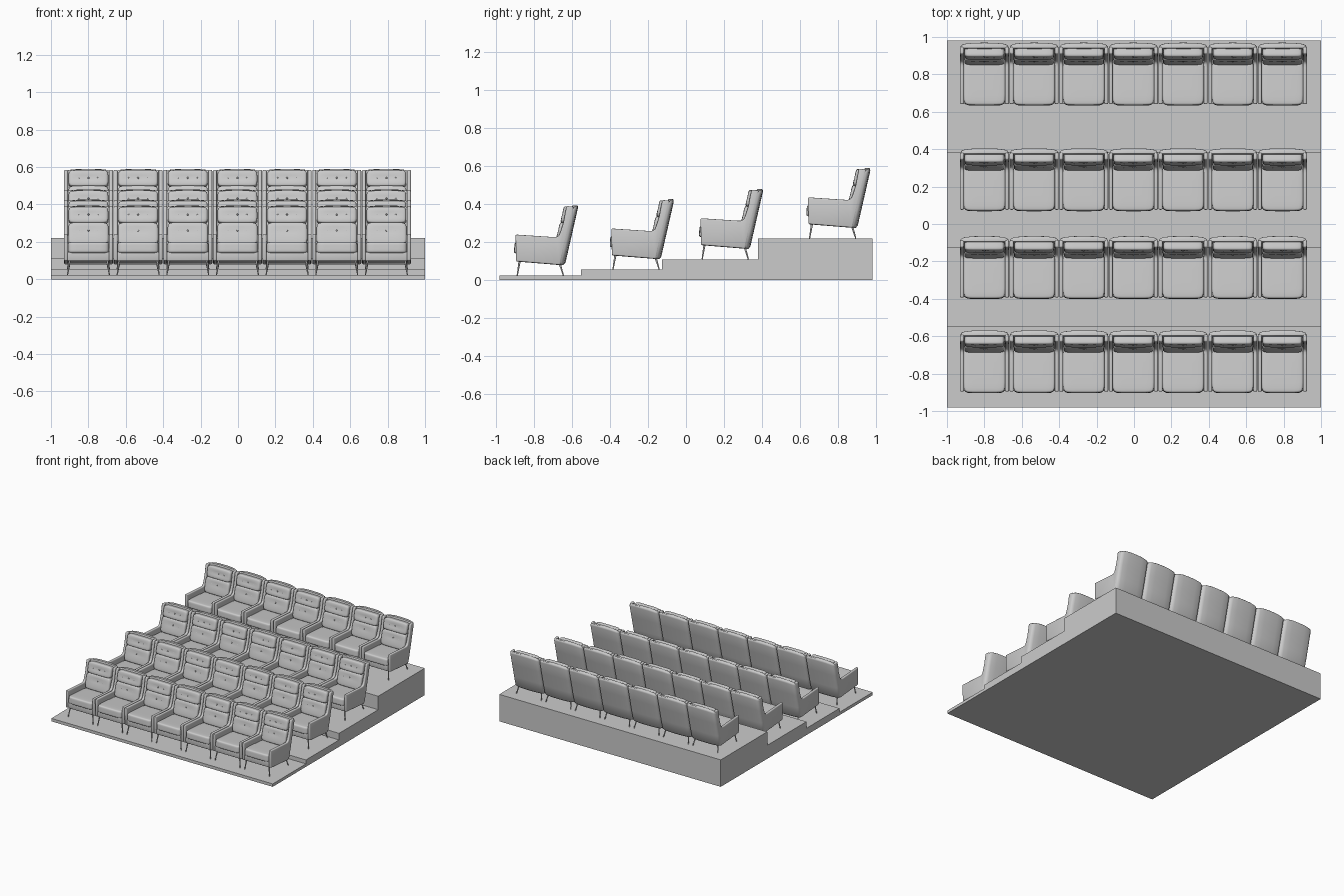
import bpy, bmesh, math
from mathutils import Vector, Matrix

if "Cube" in bpy.data.objects:
    bpy.data.objects.remove(bpy.data.objects["Cube"])


def material(name, rgb):
    m = bpy.data.materials.new(name)
    m.diffuse_color = (*rgb, 1)
    m.use_nodes = True
    m.node_tree.nodes["Principled BSDF"].inputs["Base Color"].default_value = m.diffuse_color
    return m


GREY = material("light grey", (0.6, 0.6, 0.6))


def finish(bm, name, angle=40):
    """Turn a bmesh into an object, smooth except at sharp edges."""
    bmesh.ops.recalc_face_normals(bm, faces=bm.faces)
    for f in bm.faces:
        f.smooth = True
    for e in bm.edges:
        e.smooth = e.calc_face_angle(0) < math.radians(angle)
    me = bpy.data.meshes.new(name)
    bm.to_mesh(me)
    bm.free()
    me.materials.append(GREY)
    ob = bpy.data.objects.new(name, me)
    bpy.context.collection.objects.link(ob)
    return ob


def add_prism(bm, outline, x0, x1, bevel=0):
    """Extrude a (y, z) outline along x."""
    part = bmesh.new()
    a = [part.verts.new((x0, y, z)) for y, z in outline]
    b = [part.verts.new((x1, y, z)) for y, z in outline]
    part.faces.new(a)
    part.faces.new(b[::-1])
    n = len(a)
    for i in range(n):
        j = (i + 1) % n
        part.faces.new((a[i], a[j], b[j], b[i]))
    bmesh.ops.recalc_face_normals(part, faces=part.faces)
    if bevel:
        sharp = [e for e in part.edges if e.calc_face_angle(0) > 0.6]
        bmesh.ops.bevel(part, geom=sharp, offset=bevel, segments=3,
                        profile=0.5, affect='EDGES')
    tmp = bpy.data.meshes.new("tmp")
    part.to_mesh(tmp)
    part.free()
    bm.from_mesh(tmp)
    bpy.data.meshes.remove(tmp)


def cushion(name, centre, half, tilt, buttons=(), power=7):
    """Padded block; buttons are (x, z) spots pressed into its front."""
    bm = bmesh.new()
    bmesh.ops.create_cube(bm, size=2)
    bmesh.ops.subdivide_edges(bm, edges=bm.edges[:], cuts=9, use_grid_fill=True)
    for v in bm.verts:
        c = v.co
        # push grid lines outwards so the rounded rim gets enough faces
        c = Vector([math.sin(k * math.pi / 2) for k in c])
        p = sum(abs(k) ** power for k in c) ** (1 / power)
        c = c * (max(abs(k) for k in c) / p)
        c = Vector(c[i] * half[i] for i in range(3))
        if c.y < 0:
            for bx, bz in buttons:
                d2 = (c.x - bx) ** 2 + (c.z - bz) ** 2
                c.y += 0.007 * math.exp(-d2 / 0.0002)
        v.co = c
    for bx, bz in buttons:
        bmesh.ops.create_uvsphere(
            bm, u_segments=8, v_segments=5, radius=0.005,
            matrix=Matrix.Translation((bx, -half[1] + 0.006, bz)))
    bm.transform(Matrix.Translation(centre) @ Matrix.Rotation(tilt, 4, 'X'))
    return finish(bm, name, 60)


# stepped platform
bm = bmesh.new()
add_prism(bm, [(-0.98, 0), (0.98, 0), (0.98, 0.22), (0.38, 0.22), (0.38, 0.11),
               (-0.125, 0.11), (-0.125, 0.056), (-0.552, 0.056),
               (-0.552, 0.024), (-0.98, 0.024)], -1, 1)
finish(bm, "stepped_platform", 20)

chair = []

# arms with wings, mirrored
bm = bmesh.new()
side = [(0.008, 0.075), (0.24, 0.056), (0.312, 0.362), (0.274, 0.366),
        (0.266, 0.33), (0.257, 0.28), (0.243, 0.235), (0.234, 0.212),
        (0.222, 0.203), (0.2, 0.203), (0.005, 0.216)]
for s in (-1, 1):
    add_prism(bm, side, s * 0.11, s * 0.131, 0.007)
chair.append(finish(bm, "arm_and_wing_panels"))

# curved leaning back shell
bm = bmesh.new()
outer = [(-1, -0.034), (-0.985, -0.022), (-0.93, -0.012), (-0.8, -0.006),
         (-0.45, -0.001), (0, 0), (0.45, -0.001), (0.8, -0.006),
         (0.93, -0.012), (0.985, -0.022), (1, -0.034)]
inner = [(0.8, -0.034), (0, -0.034), (-0.8, -0.034)]
rings = []
ROWS = [(0, 0.95, 0.008), (0.04, 0.99, 0), (0.3, 1, 0), (0.65, 1, 0),
        (0.95, 1, 0), (0.985, 0.985, 0.003), (1, 0.95, 0.009)]
for t, sx, inset in ROWS:
    ring = []
    for u, dy in outer + inner:
        z = 0.055 + 0.315 * t - 0.012 * t * u ** 4
        y = 0.265 + 0.072 * t + dy
        y += inset * (-1 if dy > -0.03 else 0.3)
        ring.append(bm.verts.new((0.131 * sx * u, y, z)))
    rings.append(ring)
for a, b in zip(rings, rings[1:]):
    for i in range(len(a)):
        j = (i + 1) % len(a)
        bm.faces.new((a[i], a[j], b[j], b[i]))
bm.faces.new(rings[0])
bm.faces.new(rings[-1])
chair.append(finish(bm, "back_shell", 50))

# seat base between the arms
bm = bmesh.new()
add_prism(bm, [(0.01, 0.074), (0.245, 0.055), (0.25, 0.11), (0.008, 0.122)],
          -0.112, 0.112, 0.005)
chair.append(finish(bm, "seat_base"))

# cushions
chair.append(cushion("seat_cushion", (0, 0.122, 0.138), (0.111, 0.124, 0.031),
                     math.radians(-4), power=9))
tilt = math.radians(-13)
chair.append(cushion("lower_back_cushion", (0, 0.254, 0.216), (0.108, 0.03, 0.062),
                     tilt, [(x, 0.015) for x in (-0.05, 0, 0.05)]))
chair.append(cushion("head_cushion", (0, 0.281, 0.316), (0.106, 0.032, 0.045),
                     tilt, [(x, 0.0) for x in (-0.05, 0, 0.05)]))

# splayed tapered legs
bm = bmesh.new()
for s in (-1, 1):
    for top, foot in (((s * 0.1, 0.028, 0.085), (s * 0.112, 0.014, 0)),
                      ((s * 0.1, 0.236, 0.07), (s * 0.112, 0.257, 0))):
        a, b = Vector(foot), Vector(top)
        rot = (b - a).to_track_quat('Z', 'Y').to_matrix().to_4x4()
        bmesh.ops.create_cone(bm, cap_ends=True, segments=10, radius1=0.003,
                              radius2=0.006, depth=(b - a).length,
                              matrix=Matrix.Translation((a + b) / 2) @ rot)
chair.append(finish(bm, "legs"))

# four rows of seven chairs, sharing the part meshes
rows = [(-0.902, 0.024), (-0.398, 0.056), (0.071, 0.11), (0.636, 0.22)]
for r, (y, z) in enumerate(rows):
    for c in range(7):
        for part in chair:
            ob = part
            if r or c:
                ob = part.copy()
                bpy.context.collection.objects.link(ob)
            ob.location = ((c - 3) * 0.2655 - 0.003, y, z)
